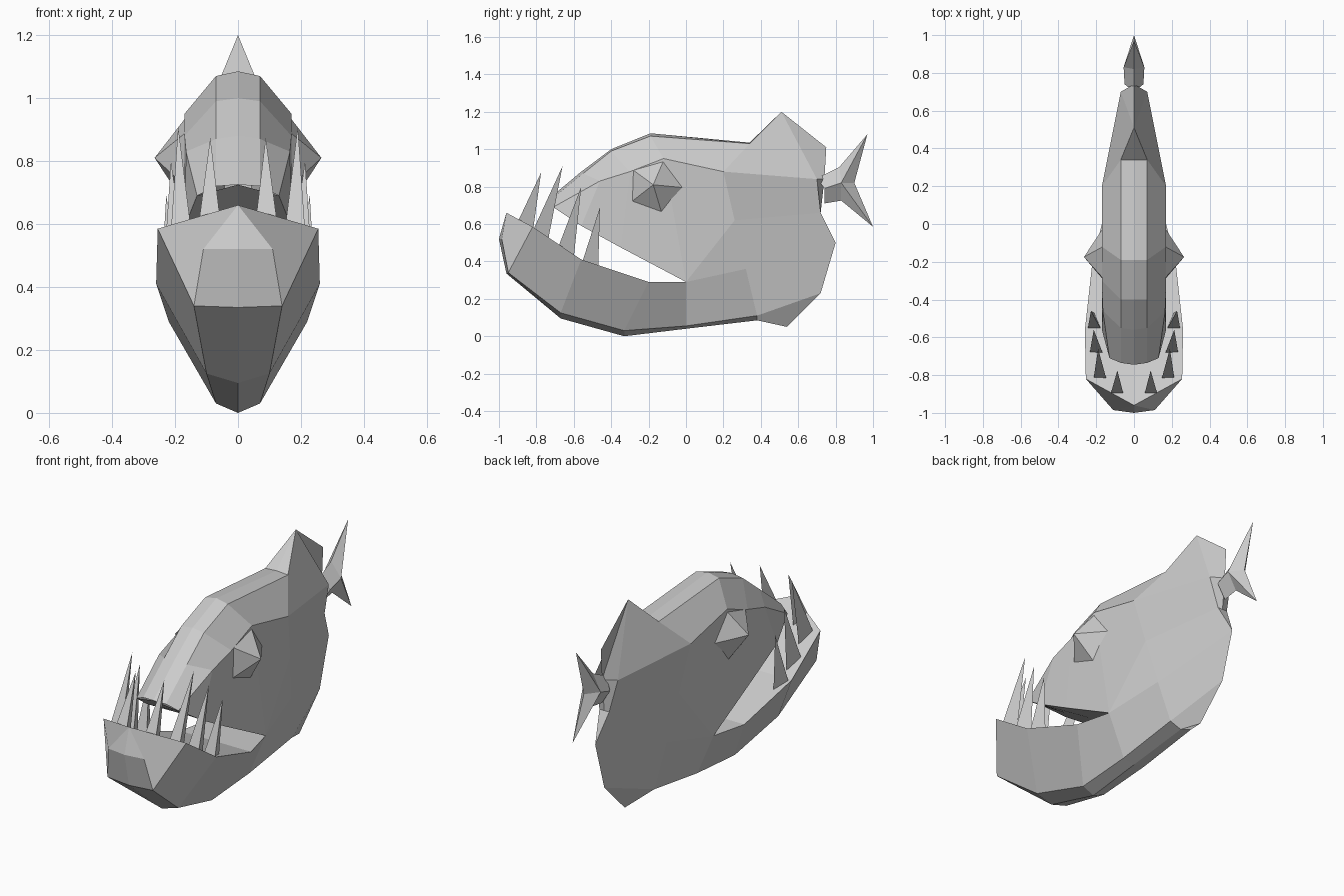
import bpy
import bmesh
import math

if "Cube" in bpy.data.objects:
    bpy.data.objects.remove(bpy.data.objects["Cube"])


def skin(name, grids):
    """Bridge rows of half-section points with faces, then mirror across x = 0."""
    bm = bmesh.new()
    cache = {}

    def vert(p):
        key = tuple(round(c, 4) for c in p)
        if key not in cache:
            cache[key] = bm.verts.new(key)
        return cache[key]

    for rows in grids:
        for a, b in zip(rows, rows[1:]):
            for i in range(len(a) - 1):
                quad = [vert(p) for p in (a[i], a[i + 1], b[i + 1], b[i])]
                corners = list(dict.fromkeys(quad))
                if len(corners) > 2 and not bm.faces.get(corners):
                    bm.faces.new(corners)
    bmesh.ops.mirror(bm, geom=bm.verts[:] + bm.edges[:] + bm.faces[:],
                     axis='X', merge_dist=0.001)
    bmesh.ops.recalc_face_normals(bm, faces=bm.faces[:])
    mesh = bpy.data.meshes.new(name)
    bm.to_mesh(mesh)
    bm.free()
    obj = bpy.data.objects.new(name, mesh)
    bpy.context.collection.objects.link(obj)
    return obj


def spike(name, base, tip):
    """Closed pyramid pair: base ring joined to a tip and capped at its middle."""
    ring = base + base[:1]
    mid = [sum(p[k] for p in base) / len(base) for k in range(3)]
    return skin(name, [[[mid] * len(ring), ring, [tip] * len(ring)]])


# Upper head: top centre, top edge, shoulder, lip, mouth roof
head = [
    [(0, -.745, .725), (.07, -.735, .72), (.13, -.71, .69), (.13, -.71, .69), (0, -.745, .725)],
    [(0, -.56, .88), (.07, -.55, .87), (.165, -.46, .83), (.17, -.56, .59), (0, -.56, .6)],
    [(0, -.4, 1.0), (.07, -.4, .99), (.17, -.3, .88), (.17, -.35, .475), (0, -.35, .475)],
    [(0, -.19, 1.085), (.07, -.19, 1.07), (.17, -.12, .95), (.17, 0, .29), (0, 0, .29)],
]

# Trunk with dorsal fin: top centre down to belly centre
trunk = [
    [(0, -.19, 1.085), (.07, -.19, 1.07), (.17, -.12, .95), (.17, 0, .29),
     (.17, 0, .29), (.07, 0, .055), (0, 0, .04)],
    [(0, .34, 1.035), (.07, .34, 1.03), (.17, .2, .88), (.14, .26, .62),
     (.105, .32, .36), (.07, .38, .11), (0, .38, .085)],
    [(0, .51, 1.2), (0, .51, 1.2), (.07, .7, .84), (.03, .72, .66),
     (0, .8, .5), (0, .72, .23), (0, .54, .05)],
    [(0, .75, 1.01), (0, .75, 1.01), (0, .74, .84), (0, .72, .66),
     (0, .8, .5), (0, .72, .23), (0, .54, .05)],
]

# Lower jaw: mouth floor, lip, bottom edge, bottom centre
chin = (0, -.96, .66)
jaw = [
    [chin] * 4,
    [chin, chin, (.11, -.985, .52), (0, -1, .52)],
    [chin, (.255, -.82, .585), (.14, -.95, .34), (0, -.96, .335)],
    [(0, -.56, .41), (.26, -.56, .41), (.1, -.67, .125), (0, -.67, .095)],
    [(0, -.2, .29), (.22, -.2, .29), (.07, -.33, .03), (0, -.33, 0)],
    [(0, 0, .29), (.17, 0, .29), (.07, 0, .055), (0, 0, .04)],
]
skin("body", [head, trunk, jaw])

# Tail stalk and forked tail fin
side = (.055, .83, .82)
fork = [(0, .82, .905), (0, .97, 1.08), (0, .9, .82), (0, 1, .585), (0, .83, .725)]
stalk = [[(0, .7, .845), (.05, .74, .79), (0, .74, .71)], [fork[0], side, fork[-1]]]
skin("tail", [stalk, [fork, [side] * 5]])

# Bulging five-sided eyes
eye_ring = [(.16, -.17 + .155 * math.cos(a), .8 + .155 * math.sin(a))
            for a in (math.radians(72 * i - 2) for i in range(5))]
spike("eyes", eye_ring, (.265, -.175, .81))

# Teeth along the lower lip: base centre and tip, mirrored in pairs
teeth = [
    ((.09, -.87, .58), (.088, -.775, .875)),
    ((.18, -.79, .53), (.19, -.66, .91)),
    ((.2, -.65, .45), (.213, -.56, .8)),
    ((.21, -.52, .375), (.228, -.46, .69)),
]
for n, ((x, y, z), tip) in enumerate(teeth, 1):
    base = [(x - .035, y - .035, z + .02), (x + .035, y - .035, z + .02), (x, y + .05, z - .03)]
    spike(f"teeth_{n}", base, tip)
